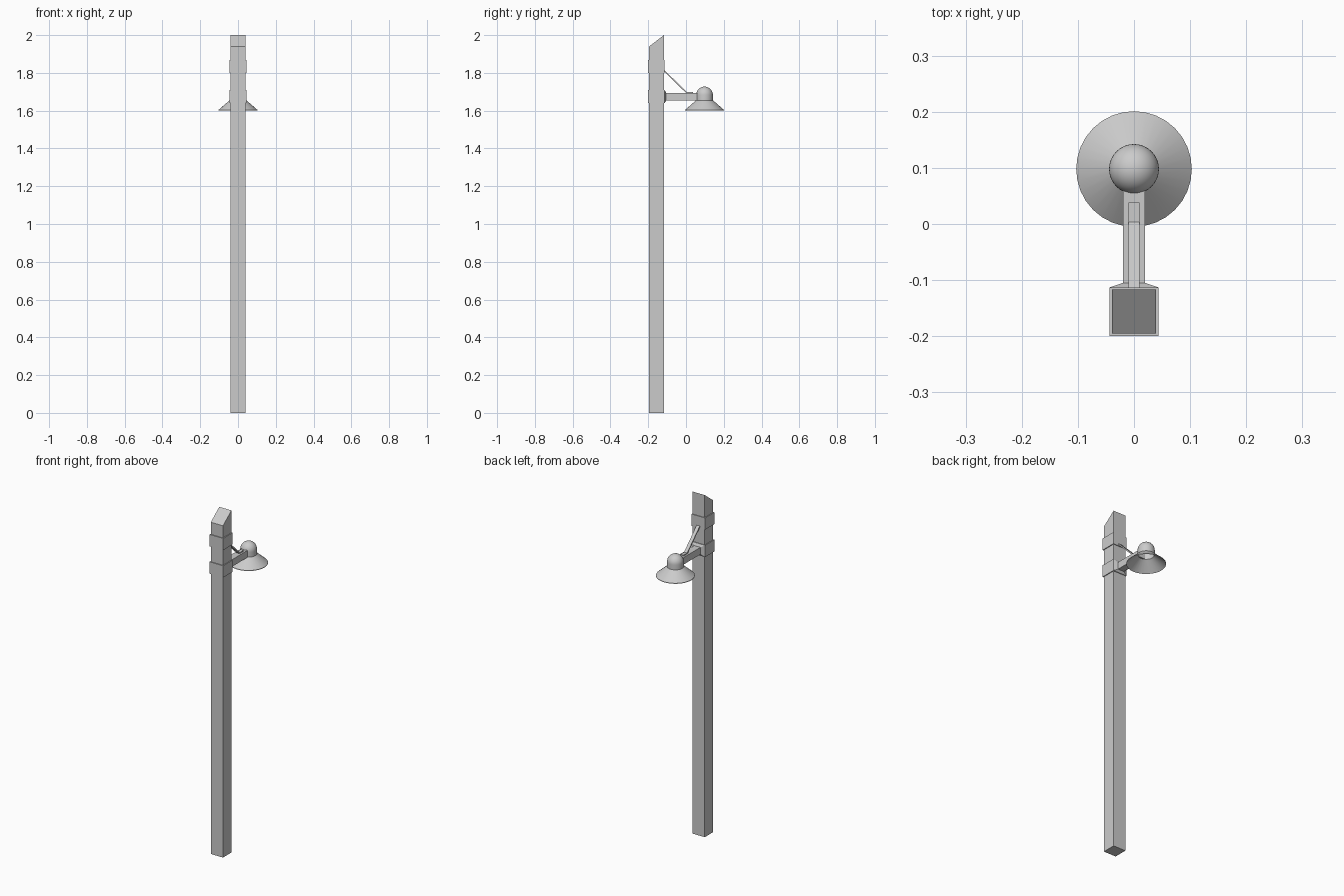
import bpy, bmesh, math
from mathutils import Vector

if "Cube" in bpy.data.objects:
    bpy.data.objects.remove(bpy.data.objects["Cube"])


def finish(bm, name):
    bmesh.ops.remove_doubles(bm, verts=bm.verts[:], dist=1e-5)
    bmesh.ops.recalc_face_normals(bm, faces=bm.faces[:])
    mesh = bpy.data.meshes.new(name)
    bm.to_mesh(mesh)
    bm.free()
    ob = bpy.data.objects.new(name, mesh)
    bpy.context.collection.objects.link(ob)
    return ob


def extrude_x(name, profile, half):
    """Side profile of (y, z) points, extruded symmetrically along x."""
    bm = bmesh.new()
    face = bm.faces.new([bm.verts.new((-half, y, z)) for y, z in profile])
    new = bmesh.ops.extrude_face_region(bm, geom=[face])["geom"]
    bmesh.ops.translate(bm, vec=(2 * half, 0, 0),
                        verts=[g for g in new if isinstance(g, bmesh.types.BMVert)])
    return finish(bm, name)


def rect(y0, y1, z0, z1):
    return [(y0, z0), (y1, z0), (y1, z1), (y0, z1)]


# Post with slanted top
extrude_x("post", [(-0.195, 0), (-0.117, 0), (-0.117, 2.0), (-0.195, 1.94)], 0.0393)

# Two clamps around the post
for name, z in (("lower_clamp", 1.64), ("upper_clamp", 1.80)):
    extrude_x(name, rect(-0.2, -0.113, z, z + 0.069), 0.0437)

# Tapered socket between lower clamp and arm
socket = extrude_x("arm_socket", rect(-0.113, -0.105, 1.64, 1.709), 0.0437)
for v in socket.data.vertices:
    if v.co.y > -0.11:
        v.co.x *= 0.46
        v.co.z = 1.6735 + (v.co.z - 1.6745) * 0.6

# Arm
extrude_x("arm", rect(-0.105, 0.065, 1.653, 1.694), 0.02)

# Bent flat strut from the upper clamp to the arm
extrude_x("strut", [(-0.115, 1.806), (0.0, 1.694), (0.038, 1.694),
                    (0.038, 1.700), (0.004, 1.700), (-0.115, 1.815)], 0.01)

# Lamp: hollow dome and conical shade, spun from one profile
def dome(r, zc, n=10):
    return [(r * math.sin(a), zc + r * math.cos(a))
            for a in (math.pi / 2 * i / n for i in range(n + 1))]

outer = dome(0.0445, 1.683) + [(0.0445, 1.655), (0.103, 1.604), (0.103, 1.601)]
inner = dome(0.0415, 1.683) + [(0.0415, 1.653)]
profile = outer + inner[::-1]
bm = bmesh.new()
verts = [bm.verts.new((r, 0.098, z)) for r, z in profile]
edges = [bm.edges.new(p) for p in zip(verts, verts[1:])]
bmesh.ops.spin(bm, geom=verts + edges, cent=Vector((0, 0.098, 0)), axis=(0, 0, 1),
               angle=2 * math.pi, steps=32, use_merge=True)
lamp = finish(bm, "lamp_shade")
bpy.context.view_layer.objects.active = lamp
lamp.select_set(True)
bpy.ops.object.shade_smooth_by_angle(angle=math.radians(30))
